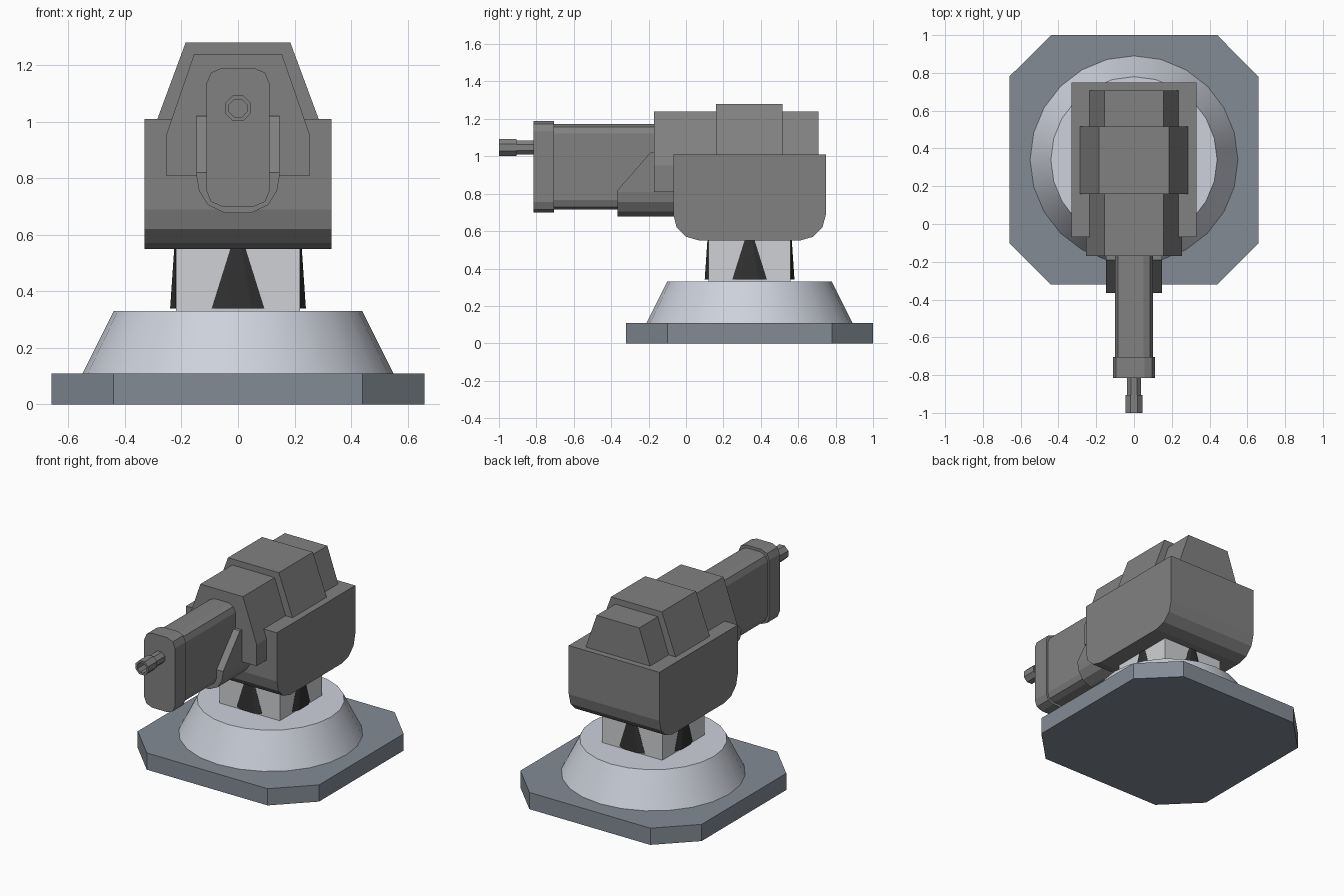
import bpy, bmesh
from math import cos, sin, pi
from mathutils import Vector, Matrix

if "Cube" in bpy.data.objects:
    bpy.data.objects.remove(bpy.data.objects["Cube"])

CY = 0.34  # pedestal axis


def material(name, r, g, b):
    m = bpy.data.materials.new(name)
    m.diffuse_color = (r, g, b, 1)
    m.use_nodes = True
    m.node_tree.nodes["Principled BSDF"].inputs["Base Color"].default_value = m.diffuse_color
    return m


PLATE = material("plate_grey", 0.23, 0.26, 0.30)
LIGHT = material("light_metal", 0.61, 0.64, 0.71)
NECK = material("neck_grey", 0.63, 0.64, 0.66)
BODY = material("body_grey", 0.22, 0.22, 0.22)
DARK = material("dark_rubber", 0.03, 0.03, 0.03)


def loft(name, rings, mat, cut=None):
    """Skin closed rings of equal length, cap both ends, optionally slice."""
    bm = bmesh.new()
    vs = [[bm.verts.new(p) for p in ring] for ring in rings]
    n = len(vs[0])
    for a, b in zip(vs, vs[1:]):
        for i in range(n):
            j = (i + 1) % n
            bm.faces.new((a[i], a[j], b[j], b[i]))
    bm.faces.new(vs[0])
    bm.faces.new(vs[-1])
    if cut:
        res = bmesh.ops.bisect_plane(bm, geom=bm.verts[:] + bm.edges[:] + bm.faces[:],
                                     plane_co=cut[0], plane_no=cut[1], clear_outer=True)
        edges = [e for e in res["geom_cut"] if isinstance(e, bmesh.types.BMEdge)]
        bmesh.ops.holes_fill(bm, edges=edges, sides=0)
    bmesh.ops.recalc_face_normals(bm, faces=bm.faces[:])
    me = bpy.data.meshes.new(name)
    bm.to_mesh(me)
    bm.free()
    ob = bpy.data.objects.new(name, me)
    bpy.context.collection.objects.link(ob)
    me.materials.append(mat)
    return ob


def along_y(name, prof, y0, y1, mat, cut=None):
    return loft(name, [[(x, y, z) for x, z in prof] for y in (y0, y1)], mat, cut)


def mirrored(half):
    """Complete a right-hand half profile across x = 0."""
    return half + [(-x, z) for x, z in reversed(half)]


def circle(r, n, phase=0):
    return [(r * cos(2 * pi * i / n + phase), r * sin(2 * pi * i / n + phase)) for i in range(n)]


def rounded(w, z0, z1, r, seg=2):
    """Right half of a rounded rectangle, completed by mirroring."""
    low = [(w - r + r * sin(a), z0 + r - r * cos(a)) for a in (pi / 2 * i / seg for i in range(seg + 1))]
    return mirrored(low + [(x, z0 + z1 - z) for x, z in reversed(low)])


# Base plate with clipped corners
plate = [(0.66, -0.10), (0.66, 0.78), (0.44, 1.0), (-0.44, 1.0),
         (-0.66, 0.78), (-0.66, -0.10), (-0.44, -0.32), (0.44, -0.32)]
loft("base_plate", [[(x, y, z) for x, y in plate] for z in (0, 0.11)], PLATE)

# Conical pedestal, smooth sides
cone = loft("pedestal_cone", [[(x, y + CY, z) for x, y in circle(r, 24)]
                              for r, z in ((0.55, 0.11), (0.44, 0.33))], LIGHT)
bpy.context.view_layer.objects.active = cone
cone.select_set(True)
bpy.ops.object.shade_smooth_by_angle()
cone.select_set(False)

# Square neck
loft("neck", [[(sx * 0.22, CY + sy * 0.22, z) for sx, sy in ((-1, -1), (1, -1), (1, 1), (-1, 1))]
              for z in (0.32, 0.56)], NECK)

# Tapered dark gussets on all four sides of the neck
for k in range(4):
    rot = Matrix.Translation((0, CY, 0)) @ Matrix.Rotation(k * pi / 2, 4, 'Z')
    rings = []
    for w, d, z in ((0.093, 0.240, 0.34), (0.024, 0.225, 0.56)):
        ring = [(-w, -0.20), (-w, -0.221), (-w * 0.5, -d), (w * 0.5, -d), (w, -0.221), (w, -0.20)]
        rings.append([rot @ Vector((x, y, z)) for x, y in ring])
    loft("neck_gusset", rings, DARK)

# Cradle with rounded lower edges, profile in y-z
half = [(0.27, 0.55), (0.34, 0.57), (0.39, 0.62), (0.408, 0.69), (0.408, 1.01)]
loft("cradle", [[(x, y + CY, z) for y, z in mirrored(half)] for x in (-0.33, 0.33)], BODY)

# Long receiver housing and the raised band around it
along_y("receiver_housing", mirrored([(0.255, 0.81), (0.255, 0.95), (0.155, 1.24)]), -0.17, 0.708, BODY)
along_y("housing_band", mirrored([(0.285, 0.95), (0.285, 1.01), (0.185, 1.28)]), 0.16, 0.515, BODY)

# Barrel shroud and end collar
along_y("barrel_shroud", rounded(0.10, 0.715, 1.172, 0.05), -0.72, 0.0, BODY)
along_y("barrel_collar", rounded(0.112, 0.70, 1.19, 0.056), -0.815, -0.705, BODY)

# U-shaped support under the barrel, sloped at the front
along_y("barrel_support", mirrored([(0.046, 0.677), (0.106, 0.705), (0.138, 0.755), (0.147, 0.81), (0.147, 1.02)]),
        -0.365, 0.0, BODY, cut=((0, -0.365, 0.82), Vector((0, -0.20, 0.175)).normalized()))

# Stepped muzzle tube with a bore
steps = ((0.041, -0.80), (0.041, -0.905), (0.049, -0.905), (0.049, -1.0), (0.034, -1.0), (0.034, -0.92))
loft("muzzle", [[(x, y, z + 1.047) for x, z in circle(r, 8, pi / 8)] for r, y in steps], BODY)
